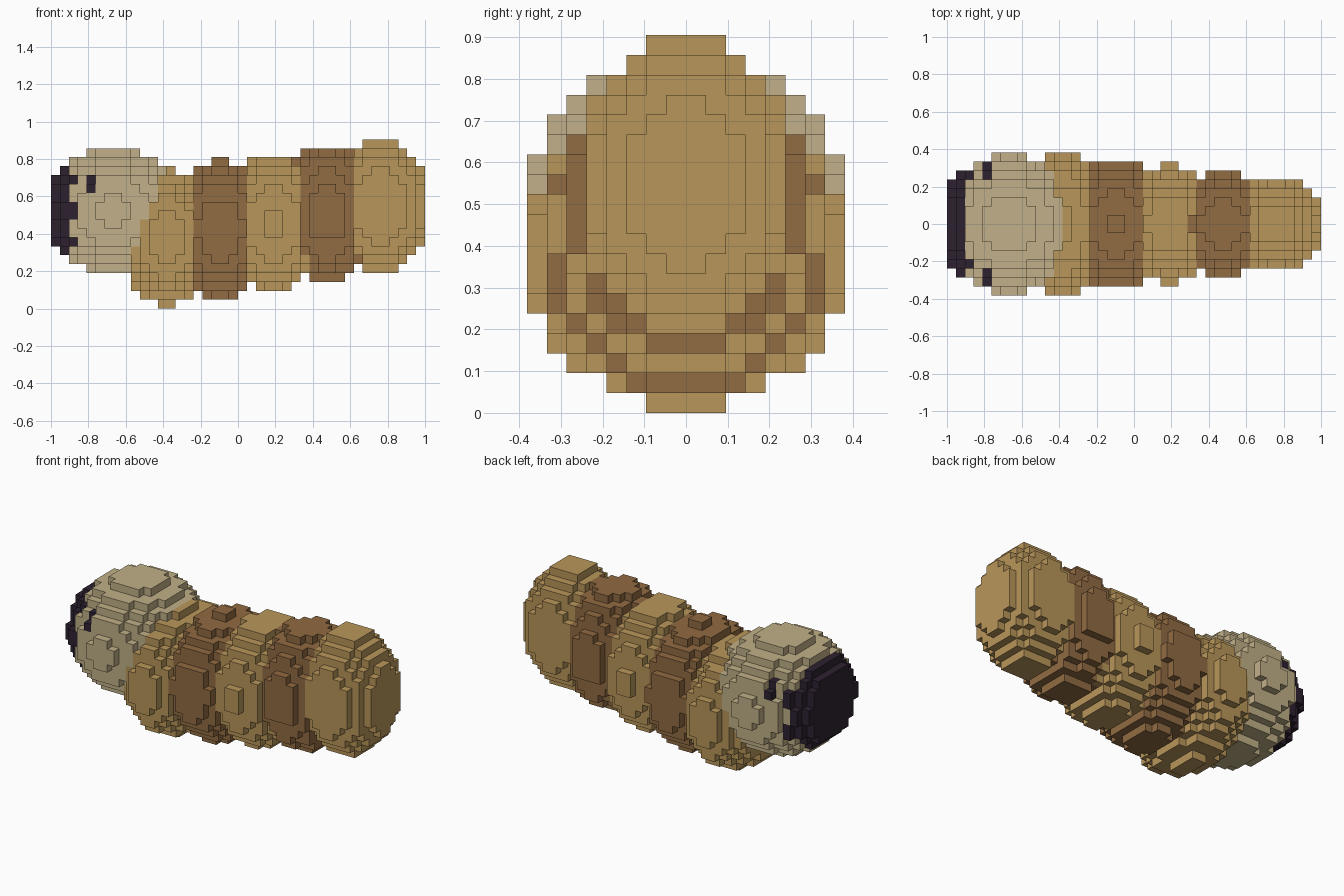
import bpy, bmesh

if "Cube" in bpy.data.objects:
    bpy.data.objects.remove(bpy.data.objects["Cube"], do_unlink=True)

VOX = 2 / 42  # edge of one block


def linear(c):
    c /= 255
    return c / 12.92 if c <= 0.04045 else ((c + 0.055) / 1.055) ** 2.4


def material(name, rgb):
    m = bpy.data.materials.new(name)
    col = (*[linear(c) for c in rgb], 1)
    m.use_nodes = True
    m.diffuse_color = col
    m.node_tree.nodes["Principled BSDF"].inputs["Base Color"].default_value = col
    return m


cream = material("cream", (193, 176, 136))
ochre = material("ochre", (185, 150, 90))
brown = material("brown", (145, 107, 66))
dark = material("dark_purple", (45, 33, 48))

# Body parts as ellipsoids in block units: name, colour, centre (x, z), radii (x, y, z)
PARTS = [
    ("head", cream, (7, 11), (8.1, 7.75, 7.1)),
    ("body_segment_1", ochre, (13, 8), (5.4, 8.1, 7.75)),
    ("body_segment_2", brown, (19, 8.8), (5.4, 7.4, 7.85)),
    ("body_segment_3", ochre, (25, 9.6), (5.4, 6.65, 7.85)),
    ("body_segment_4", brown, (31, 10.6), (5.4, 6.0, 7.85)),
    ("tail_segment", ochre, (37, 11.5), (5.4, 5.5, 7.6)),
]


def distance(part, i, j, k):
    (cx, cz), (rx, ry, rz) = part[2], part[3]
    return ((i + .5 - cx) / rx) ** 2 + ((j + .5) / ry) ** 2 + ((k + .5 - cz) / rz) ** 2


# Fill the blocks, each owned by the nearest body part
blocks = {}
for i in range(42):
    for j in range(-8, 8):
        for k in range(19):
            d, owner = min((distance(p, i, j, k), n) for n, p in enumerate(PARTS))
            if d < 1:
                blocks[i, j, k] = owner


def is_dark(i, j, k):
    mouth = i < 2 or (i == 2 and 7 <= k < 15 and (k // 2 + j // 2) % 2 == 0)
    eye = i == 4 and k in (13, 14) and abs(j + .5) > 5
    return mouth or eye


# Build each part from the outer faces of its blocks
for n, (name, mat, _, _) in enumerate(PARTS):
    bm = bmesh.new()
    verts = {}

    def vert(p):
        if p not in verts:
            verts[p] = bm.verts.new((p[0] * VOX - 1, p[1] * VOX, p[2] * VOX))
        return verts[p]

    for cell, owner in blocks.items():
        if owner != n:
            continue
        for axis in range(3):
            for side in (0, 1):
                near = list(cell)
                near[axis] += 2 * side - 1
                if tuple(near) in blocks:
                    continue
                u, v = (axis + 1) % 3, (axis + 2) % 3
                loop = []
                for a, b in ((0, 0), (1, 0), (1, 1), (0, 1)):
                    p = list(cell)
                    p[axis] += side
                    p[u] += a
                    p[v] += b
                    loop.append(vert(tuple(p)))
                face = bm.faces.new(loop if side else loop[::-1])
                face.material_index = int(n == 0 and is_dark(*cell))
    mesh = bpy.data.meshes.new(name)
    bm.to_mesh(mesh)
    bm.free()
    mesh.materials.append(mat)
    if n == 0:
        mesh.materials.append(dark)  # mouth and eyes
    bpy.context.scene.collection.objects.link(bpy.data.objects.new(name, mesh))
